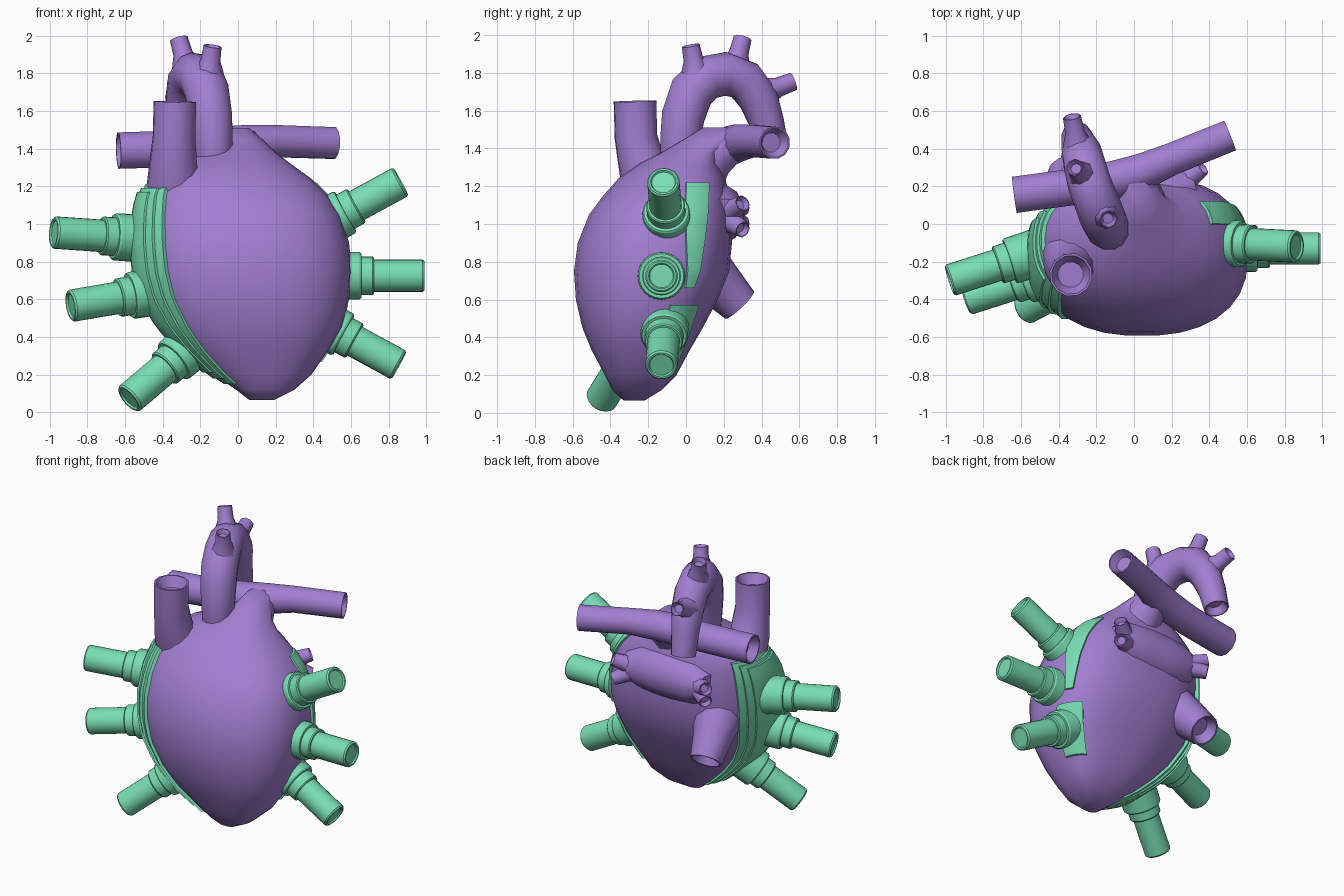
import bpy, bmesh, math
from mathutils import Vector

if "Cube" in bpy.data.objects:
    bpy.data.objects.remove(bpy.data.objects["Cube"])


def material(name, rgb):
    m = bpy.data.materials.new(name)
    m.diffuse_color = (*rgb, 1)
    m.use_nodes = True
    m.node_tree.nodes["Principled BSDF"].inputs["Base Color"].default_value = m.diffuse_color
    return m


PURPLE = material("heart_purple", (0.36, 0.21, 0.64))
GREEN = material("port_green", (0.19, 0.73, 0.46))


def finish(bm, name, mat, angle=40):
    bmesh.ops.recalc_face_normals(bm, faces=bm.faces)
    me = bpy.data.meshes.new(name)
    bm.to_mesh(me)
    bm.free()
    ob = bpy.data.objects.new(name, me)
    bpy.context.collection.objects.link(ob)
    me.materials.append(mat)
    bpy.ops.object.select_all(action='DESELECT')
    ob.select_set(True)
    bpy.context.view_layer.objects.active = ob
    bpy.ops.object.shade_smooth_by_angle(angle=math.radians(angle))
    return ob


def loft(rings, name, mat, angle=40):
    """Skin a list of closed point rings and cap both ends."""
    bm = bmesh.new()
    rows = [[bm.verts.new(p) for p in r] for r in rings]
    n = len(rows[0])
    for a, b in zip(rows, rows[1:]):
        for i in range(n):
            bm.faces.new((a[i], a[(i + 1) % n], b[(i + 1) % n], b[i]))
    bm.faces.new(rows[0])
    bm.faces.new(rows[-1])
    return finish(bm, name, mat, angle)


def tube(name, pts, mat=PURPLE, sides=12, open_start=False, open_end=True):
    """Tube through (x, y, z, radius) points, open ends get a recessed lumen."""
    P = [Vector(p[:3]) for p in pts]
    R = [p[3] for p in pts]
    T = [(P[min(i + 1, len(P) - 1)] - P[max(i - 1, 0)]).normalized() for i in range(len(P))]
    u = T[0].orthogonal().normalized()
    rings = []
    for i, p in enumerate(P):
        if i:
            u = T[i - 1].rotation_difference(T[i]) @ u
        v = T[i].cross(u)

        def ring(r, shift=0.0):
            return [p + T[i] * shift + r * (math.cos(a) * u + math.sin(a) * v)
                    for a in (2 * math.pi * k / sides for k in range(sides))]
        r = R[i]
        if i == 0 and open_start:
            rings += [ring(r * .6, r * .6), ring(r * .9)]
        rings.append(ring(r))
        if i == len(P) - 1 and open_end:
            rings += [ring(r * .9), ring(r * .6, -r * .6)]
    return loft(rings, name, mat, 52)


# Heart body: z, left x, right x, front y, back y
BODY = [(.065, .06, .19, -.33, -.22), (.12, -.01, .30, -.39, -.13), (.20, -.13, .39, -.43, -.05),
        (.33, -.28, .48, -.50, .02), (.45, -.39, .55, -.55, .09), (.60, -.48, .59, -.585, .17),
        (.75, -.52, .605, -.595, .23), (.90, -.53, .59, -.575, .245), (1.05, -.52, .545, -.515, .245),
        (1.15, -.50, .48, -.44, .23), (1.24, -.46, .39, -.36, .21), (1.32, -.36, .28, -.25, .18),
        (1.38, -.17, .20, -.13, .18), (1.45, -.07, .13, -.01, .25), (1.51, -.03, .06, .09, .27)]


def body_point(z, deg, out=0.0):
    for a, b in zip(BODY, BODY[1:]):
        if z <= b[0]:
            break
    t = (z - a[0]) / (b[0] - a[0])
    x0, x1, y0, y1 = (a[k] + (b[k] - a[k]) * t for k in range(1, 5))
    c, s = math.cos(math.radians(deg)), math.sin(math.radians(deg))
    e = .74 if c > 0 and s > 0 else .87      # fuller at the back right and near the tip
    e -= .13 * max(0, (.5 - z) / .4)
    sq = lambda w: math.copysign(abs(w) ** e, w)
    return Vector(((x0 + x1) / 2 + ((x1 - x0) / 2 + out) * sq(c),
                   (y0 + y1) / 2 + ((y1 - y0) / 2 + out) * sq(s), z))


loft([[body_point(r[0], d) for d in range(0, 360, 12)] for r in BODY], "heart_body", PURPLE, 60)

# Great vessels
tube("vena_cava_upper", [(-.33, -.14, 1.12, .17), (-.345, -.225, 1.28, .133),
                         (-.34, -.265, 1.46, .115), (-.335, -.27, 1.65, .115)])
tube("vena_cava_lower", [(-.28, .03, .81, .18), (-.33, .17, .69, .13), (-.355, .285, .57, .105)])
tube("aorta", [(-.13, -.04, 1.25, .08), (-.13, -.04, 1.33, .1), (-.135, -.03, 1.45, .11),
               (-.145, -.015, 1.57, .118), (-.165, .03, 1.7, .122), (-.195, .11, 1.775, .12),
               (-.235, .21, 1.795, .117), (-.262, .31, 1.76, .113), (-.28, .385, 1.66, .107),
               (-.295, .43, 1.53, .092), (-.305, .465, 1.38, .082)])
for i, (a, b) in enumerate([((-.16, .06, 1.76), (-.135, .025, 1.945)),
                            ((-.26, .25, 1.79), (-.315, .30, 1.985)),
                            ((-.29, .37, 1.68), (-.33, .57, 1.755))]):
    a, b = Vector(a), Vector(b)
    tube(f"aorta_branch_{i + 1}", [(*a, .1), (*a.lerp(b, .6), .052), (*b, .048)], sides=8)
tube("pulmonary_artery", [(-.635, .155, 1.39, .1), (-.3, .2, 1.4, .1), (-.1, .235, 1.415, .105),
                          (.05, .28, 1.43, .1), (.2, .345, 1.44, .088), (.51, .47, 1.43, .087)],
     open_start=True)
tube("pulmonary_trunk", [(.04, .06, 1.25, .15), (.03, .13, 1.36, .135), (.02, .24, 1.425, .1)],
     open_end=False)

# Left atrium on the back, with four vein stubs
tube("left_atrium", [(-.31, .2, 1.045, .09), (-.22, .17, 1.045, .145), (-.08, .145, 1.05, .17),
                     (.08, .145, 1.055, .17), (.22, .17, 1.055, .145), (.32, .2, 1.045, .09)],
     open_end=False)
for side, name, heights in ((-1, "left", (1.09, 1.0)), (1, "right", (1.11, .97))):
    for k, z in enumerate(heights):
        tube(f"pulmonary_vein_{name}_{k + 1}",
             [(side * .2, .19, 1.05, .09), (side * .29, .245, (z + 1.04) / 2, .058),
              (side * .365, .3, z, .045)], sides=8)


# Curved pads lying on the body surface; angle range is given at the bottom and at the top
def pad(name, z0, z1, low, high, out, rows=18, cols=8):
    bm = bmesh.new()
    mix = lambda a, b, t: a + (b - a) * t
    grids = []
    for o in (out - .05, out):
        grids.append([[bm.verts.new(body_point(mix(z0, z1, i / rows), mix(
            mix(low[0], high[0], i / rows), mix(low[1], high[1], i / rows), j / cols), o))
            for j in range(cols + 1)] for i in range(rows + 1)])
    lo, hi = grids
    for g in grids:
        for i in range(rows):
            for j in range(cols):
                bm.faces.new((g[i][j], g[i][j + 1], g[i + 1][j + 1], g[i + 1][j]))
    rim = [(i, 0) for i in range(rows)] + [(rows, j) for j in range(cols)] + \
          [(i, cols) for i in range(rows, 0, -1)] + [(0, j) for j in range(cols, 0, -1)]
    for (i, j), (k, l) in zip(rim, rim[1:] + rim[:1]):
        bm.faces.new((lo[i][j], lo[k][l], hi[k][l], hi[i][j]))
    return finish(bm, name, GREEN)


pad("left_pad_base", .15, 1.21, (150, 228), (148, 223), .02)
pad("left_pad_middle", .18, 1.19, (157, 221), (155, 216), .034)
pad("left_pad_top", .21, 1.17, (164, 214), (162, 209), .046)
pad("right_pad_upper", .66, 1.22, (22, 30), (10, 35), .013)
pad("right_pad_lower", .27, .57, (12, 50), (14, 42), .014)


# Stepped ports: base and tip of the axis
def port(name, base, tip, sides=24):
    b, t = Vector(base), Vector(tip)
    d = (t - b).normalized()
    q = d.to_track_quat('Z', 'Y')
    L = (t - b).length
    profile = [(0, .128), (L - .345, .125), (L - .335, .118), (L - .335, .103), (L - .275, .103),
               (L - .268, .097), (L - .268, .086), (L - .01, .086), (L, .078), (L, .068), (L - .01, .062)]
    loft([[b + q @ Vector((r * math.cos(2 * math.pi * k / sides),
                           r * math.sin(2 * math.pi * k / sides), h)) for k in range(sides)]
          for h, r in profile], name, GREEN, 30)


PORTS = {"right_port_upper": ((.47, -.1, 1.01), (.865, -.12, 1.225)),
         "right_port_middle": ((.5, -.13, .725), (.99, -.13, .725)),
         "right_port_lower": ((.45, -.11, .47), (.855, -.13, .25)),
         "left_port_upper": ((-.48, -.14, .92), (-.98, -.3, .955)),
         "left_port_middle": ((-.42, -.25, .645), (-.89, -.4, .565)),
         "left_port_lower": ((-.22, -.26, .375), (-.58, -.45, .07))}
for n, (b, t) in PORTS.items():
    port(n, b, t)
